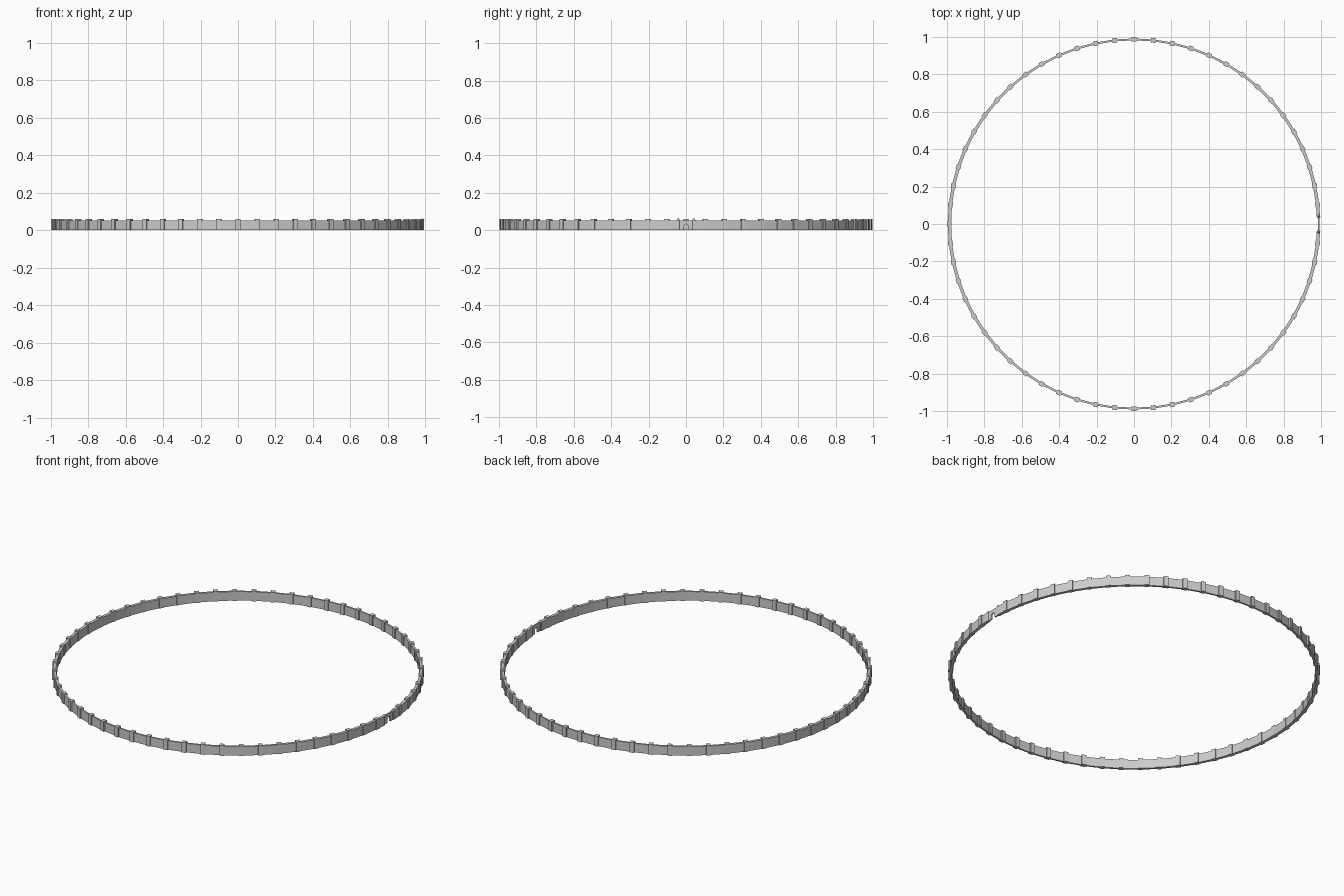
import bpy, bmesh
from math import sin, cos, pi, radians

if "Cube" in bpy.data.objects:
    bpy.data.objects.remove(bpy.data.objects["Cube"])

R = 0.985          # wall centre radius
WALL_H = 0.053
POST_H = 0.06
GATE_Y = 0.041


def finish(bm, name):
    bmesh.ops.recalc_face_normals(bm, faces=bm.faces)
    me = bpy.data.meshes.new(name)
    bm.to_mesh(me)
    bm.free()
    ob = bpy.data.objects.new(name, me)
    bpy.context.collection.objects.link(ob)
    return ob


# Straight wall panels between posts, open at the gate on +x
bm = bmesh.new()
gap = 2.35
angles = [gap] + [6 * i for i in range(1, 60)] + [360 - gap]
rings = []
for a in angles:
    t = radians(a)
    h = 0.005 + 0.004 * cos(t) ** 2
    rings.append([bm.verts.new(((R + o) * cos(t), (R + o) * sin(t), z))
                  for o, z in ((-h, 0), (h, 0), (h, WALL_H), (-h, WALL_H))])
for r, s in zip(rings, rings[1:]):
    for k in range(4):
        n = (k + 1) % 4
        bm.faces.new((r[k], r[n], s[n], s[k]))
bm.faces.new(rings[0])
bm.faces.new(rings[-1])
finish(bm, "ring_wall")

# Square posts at every joint
post = bpy.data.meshes.new("wall_post")
bm = bmesh.new()
bmesh.ops.create_cube(bm, size=1)
for v in bm.verts:
    v.co = (v.co.x * 0.025, v.co.y * 0.025, (v.co.z + 0.5) * POST_H)
bm.to_mesh(post)
bm.free()
for i in range(1, 60):
    t = radians(6 * i)
    ob = bpy.data.objects.new("wall_post", post)
    ob.location = (R * cos(t), R * sin(t), 0)
    ob.rotation_euler.z = t
    bpy.context.collection.objects.link(ob)

# Gate panel with an arched doorway
bm = bmesh.new()
w, spring = 0.014, 0.018
arch = [(w * cos(pi * i / 10), spring + w * sin(pi * i / 10)) for i in range(11)]
profile = [(GATE_Y, 0), (GATE_Y, WALL_H), (-GATE_Y, WALL_H), (-GATE_Y, 0), (-w, 0)]
profile += arch[::-1] + [(w, 0)]
face = bm.faces.new([bm.verts.new((R - 0.004, y, z)) for y, z in profile])
ext = bmesh.ops.extrude_face_region(bm, geom=[face])
bmesh.ops.translate(bm, vec=(0.008, 0, 0),
                    verts=[g for g in ext["geom"] if isinstance(g, bmesh.types.BMVert)])
finish(bm, "gate_panel")

# Slim gate towers with pointed caps
for side in (-1, 1):
    for name, r1, r2, z0, z1 in (("gate_tower", 0.007, 0.007, 0, 0.053),
                                 ("tower_cap", 0.009, 0, 0.053, 0.066)):
        bpy.ops.mesh.primitive_cone_add(vertices=12, radius1=r1, radius2=r2, depth=z1 - z0,
                                        location=(R, side * GATE_Y, (z0 + z1) / 2))
        bpy.context.object.name = name
